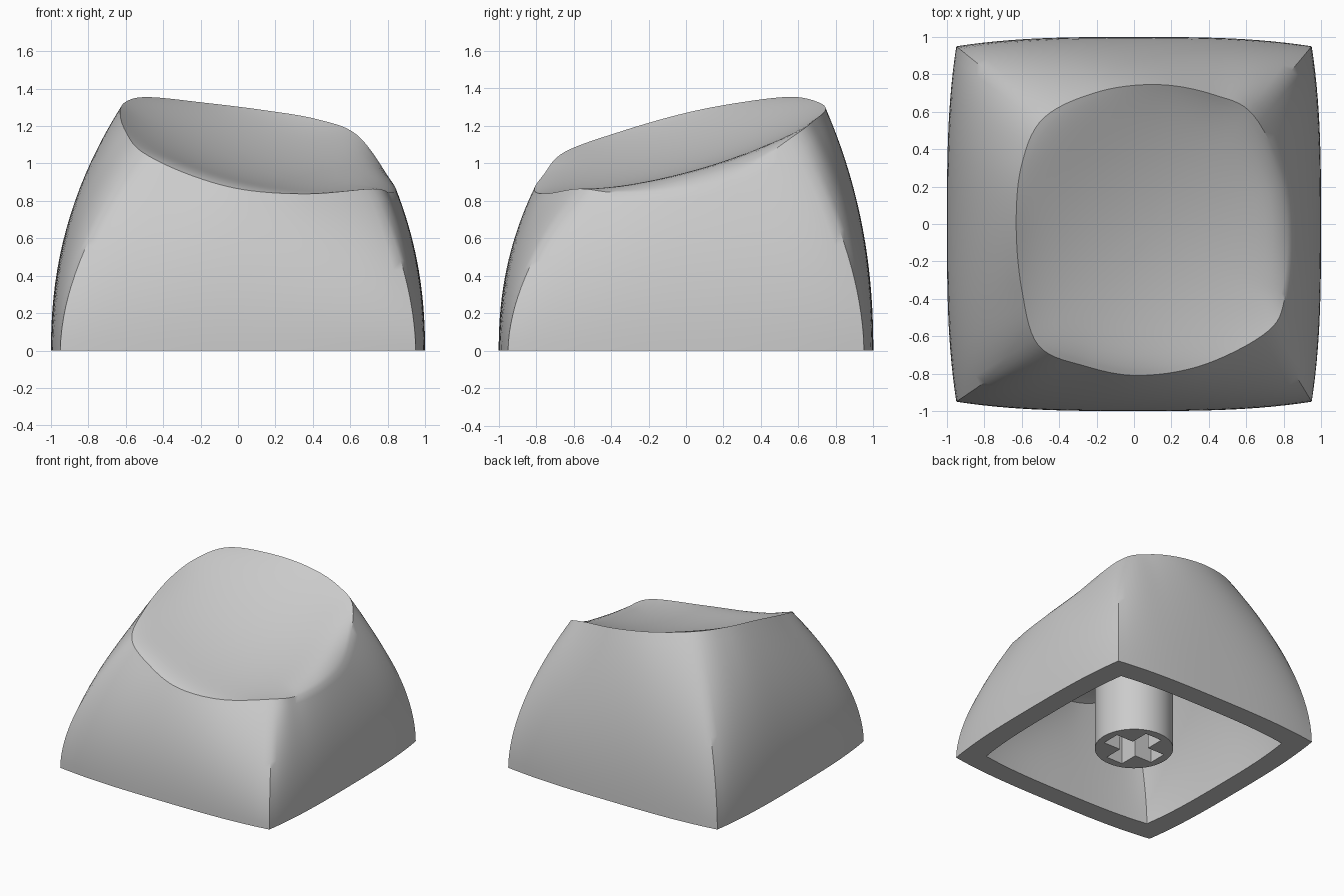
import bpy, bmesh, math
from mathutils import Vector, Matrix

if "Cube" in bpy.data.objects:
    bpy.data.objects.remove(bpy.data.objects["Cube"], do_unlink=True)

grey = bpy.data.materials.new("plain grey")
grey.use_nodes = True
grey.diffuse_color = (0.6, 0.6, 0.6, 1)
grey.node_tree.nodes["Principled BSDF"].inputs["Base Color"].default_value = (0.6, 0.6, 0.6, 1)

# Rim of the dished top: four sides of four points, from the back corner down the -x side
RIM = [Vector(p) for p in (
    (-.48, .57, 1.355), (-.60, .32, 1.33), (-.63, 0, 1.27), (-.60, -.35, 1.17),
    (-.51, -.65, 1.06), (-.26, -.76, .94), (.03, -.81, .86), (.38, -.75, .838),
    (.72, -.57, .865), (.81, -.38, .845), (.845, -.08, .855), (.81, .23, .92),
    (.64, .58, 1.15), (.43, .69, 1.235), (.14, .745, 1.285), (-.18, .71, 1.325))]
STEPS = 7
SIDE = 4 * STEPS
COUNT = 4 * SIDE
CENTRE = Vector((.1, -.03))


def rim_point(i):
    """Smooth closed curve through the rim points."""
    k, t = i // STEPS, (i % STEPS) / STEPS
    a, b, c, d = (RIM[(k + n) % len(RIM)] for n in (-1, 0, 1, 2))
    return b + (c - a) * t / 2 + (2 * a - 5 * b + 4 * c - d) * t ** 2 / 2 \
        + (3 * b - a - 3 * c + d) * t ** 3 / 2


def base_point(i):
    """Square footprint with gently bowed sides."""
    t = 2 * (i % SIDE) / SIDE - 1
    p = Vector((-1 + .05 * abs(t) ** 3, -.95 * t, 0))
    return Matrix.Rotation(math.pi / 2 * (i // SIDE), 3, 'Z') @ p


def dish(x, y):
    return .99 - .19 * (x - .1) + .27 * y + .24 * (x - .1) ** 2 + .17 * y ** 2


def wall_point(i, s):
    b, r = base_point(i), rim_point(i)
    t = abs(2 * (i % SIDE) / SIDE - 1)
    p = b.lerp(r, s ** (2.2 - .4 * t ** 4))
    p.z = r.z * s
    return p


def top_point(i, r):
    rim = rim_point(i)
    x, y = CENTRE.lerp(rim.xy, r)
    return Vector((x, y, dish(x, y) + (rim.z - dish(rim.x, rim.y)) * r ** 9))


def make_object(name, bm):
    bmesh.ops.recalc_face_normals(bm, faces=bm.faces)
    mesh = bpy.data.meshes.new(name)
    bm.to_mesh(mesh)
    bm.free()
    mesh.materials.append(grey)
    obj = bpy.data.objects.new(name, mesh)
    bpy.context.collection.objects.link(obj)
    return obj


def smooth(obj):
    bpy.ops.object.select_all(action='DESELECT')
    obj.select_set(True)
    bpy.context.view_layer.objects.active = obj
    bpy.ops.object.shade_smooth_by_angle(angle=math.radians(38))


def skin(bm, width, height):
    """Walls and dished top as one surface; returns its bottom ring."""
    levels = [(wall_point, n / 18) for n in range(19)]
    levels += [(top_point, r) for r in (.97, .94, .9, .86, .81, .75, .67, .57, .45, .3, .15)]
    scale = Matrix.Diagonal((width, width, height))
    rings = [[bm.verts.new(scale @ f(i, s)) for i in range(COUNT)] for f, s in levels]
    for low, high in zip(rings, rings[1:]):
        bridge(bm, low, high)
    middle = bm.verts.new(scale @ Vector((*CENTRE, dish(*CENTRE))))
    for i in range(COUNT):
        bm.faces.new((rings[-1][i - 1], rings[-1][i], middle))
    return rings[0]


def bridge(bm, low, high):
    for i in range(COUNT):
        bm.faces.new((low[i - 1], low[i], high[i], high[i - 1]))


# Hollow cap: outer skin, cavity and the flat lip joining them
bm = bmesh.new()
bridge(bm, skin(bm, 1, 1), skin(bm, .83, .82))
smooth(make_object("cap_shell", bm))

# Stem under the top
bm = bmesh.new()
bmesh.ops.create_cone(bm, cap_ends=True, segments=64, radius1=.295, radius2=.295, depth=.84,
                      matrix=Matrix.Translation((0, 0, .43)))
stem = make_object("stem", bm)

# Cross-shaped socket cut into the stem
bm = bmesh.new()
long, thin = .23, .075
outline = []
for k in range(4):
    turn = Matrix.Rotation(math.pi / 2 * k, 3, 'Z')
    for x, y in ((long, -thin), (long, thin), (thin, thin)):
        outline.append(bm.verts.new(turn @ Vector((x, y, -.1))))
face = bm.faces.new(outline)
grown = bmesh.ops.extrude_face_region(bm, geom=[face])
bmesh.ops.translate(bm, vec=(0, 0, .55),
                    verts=[g for g in grown["geom"] if isinstance(g, bmesh.types.BMVert)])
cutter = make_object("socket_cutter", bm)
cutter.hide_render = True
cutter.hide_viewport = True
cut = stem.modifiers.new("socket", 'BOOLEAN')
cut.operation = 'DIFFERENCE'
cut.solver = 'EXACT'
cut.object = cutter
smooth(stem)
